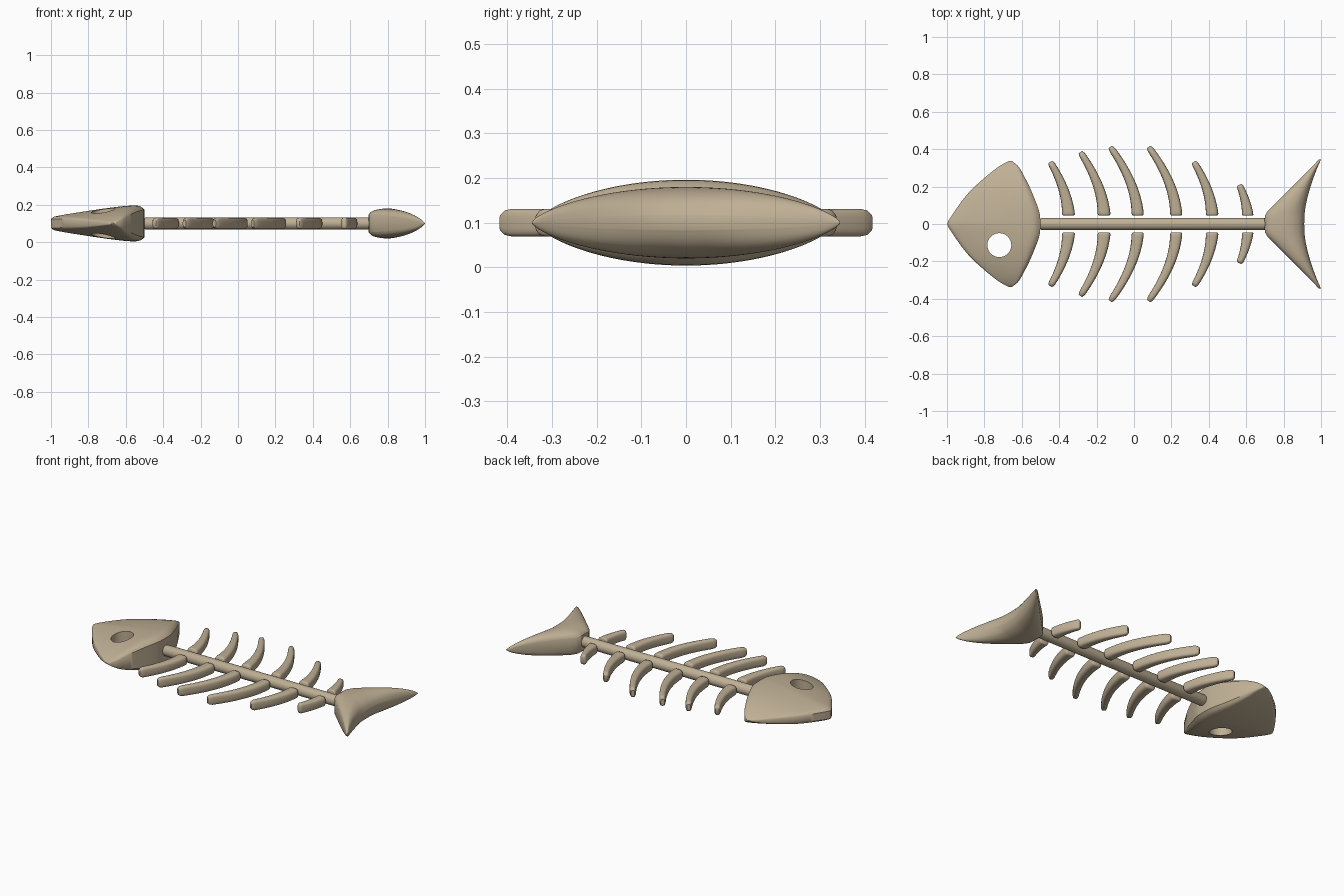
import bpy, bmesh, math
from mathutils import Vector

if "Cube" in bpy.data.objects:
    bpy.data.objects.remove(bpy.data.objects["Cube"])

ZC = 0.10  # mid height of the flat skeleton

bone = bpy.data.materials.new("bone tan")
bone.diffuse_color = (0.52, 0.43, 0.30, 1)
bone.use_nodes = True
bone.node_tree.nodes["Principled BSDF"].inputs["Base Color"].default_value = bone.diffuse_color


def curve(pts, x):
    """Smooth interpolation through (x, y) points."""
    n = len(pts)
    x = min(max(x, pts[0][0]), pts[-1][0])
    i = next((k for k in range(n - 1) if x <= pts[k + 1][0]), n - 2)

    def slope(k):
        a, b = pts[max(k - 1, 0)], pts[min(k + 1, n - 1)]
        return (b[1] - a[1]) / (b[0] - a[0])
    (x0, y0), (x1, y1) = pts[i], pts[i + 1]
    h = x1 - x0
    t = (x - x0) / h
    return ((2*t**3 - 3*t*t + 1) * y0 + (t**3 - 2*t*t + t) * h * slope(i)
            + (3*t*t - 2*t**3) * y1 + (t**3 - t*t) * h * slope(i + 1))


def loft(name, rings, angle=40):
    """Skin closed rings of equal length and cap both ends."""
    bm = bmesh.new()
    vs = [[bm.verts.new(p) for p in r] for r in rings]
    n = len(vs[0])
    for a, b in zip(vs, vs[1:]):
        for k in range(n):
            bm.faces.new((a[k], a[(k+1) % n], b[(k+1) % n], b[k]))
    bm.faces.new(vs[0])
    bm.faces.new(vs[-1])
    bmesh.ops.recalc_face_normals(bm, faces=bm.faces)
    me = bpy.data.meshes.new(name)
    bm.to_mesh(me)
    bm.free()
    ob = bpy.data.objects.new(name, me)
    bpy.context.collection.objects.link(ob)
    me.materials.append(bone)
    smooth(ob, angle)
    return ob


def smooth(ob, angle=40):
    bpy.ops.object.select_all(action='DESELECT')
    ob.select_set(True)
    bpy.context.view_layer.objects.active = ob
    bpy.ops.object.shade_smooth_by_angle(angle=math.radians(angle))


def lens_body(name, half_w, half_h, front, back, profile, power=0.7):
    """Lens-shaped slab: x limits vary with |y|, thickness with y and along x."""
    steps = [(1 - math.cos(math.pi * i / 24)) / 2 for i in range(25)]
    rings = []
    for i in range(49):
        y = half_w * 0.998 * math.sin(math.pi / 2 * (i / 24 - 1))
        a, b = curve(front, abs(y)), curve(back, abs(y))
        h = half_h * (1 - (y / half_w) ** 2) ** power
        top = [(a + (b - a) * s, y, ZC + h * curve(profile, s)) for s in steps]
        rings.append(top + [(x, yy, 2 * ZC - z) for x, yy, z in reversed(top)])
    return loft(name, rings)


# Head with a drilled eye
head = lens_body(
    "head", 0.338, 0.096,
    [(0, -1), (0.03, -0.985), (0.166, -0.885), (0.267, -0.775), (0.315, -0.71), (0.338, -0.665)],
    [(0, -0.5), (0.06, -0.505), (0.18, -0.55), (0.27, -0.595), (0.31, -0.62), (0.338, -0.655)],
    [(0, 0.25), (0.03, 0.37), (0.3, 0.62), (0.7, 0.92), (0.88, 1.0), (0.95, 0.96), (1, 0.78)])
bpy.ops.mesh.primitive_cylinder_add(vertices=48, radius=0.064, depth=0.6, location=(-0.72, -0.113, ZC))
cutter = bpy.context.object
cutter.name = "eye_cutter"
cutter.data.materials.append(bone)
mod = head.modifiers.new("eye", 'BOOLEAN')
mod.operation, mod.object, mod.solver = 'DIFFERENCE', cutter, 'EXACT'
bpy.context.view_layer.objects.active = head
bpy.ops.object.modifier_apply(modifier="eye")
bpy.data.objects.remove(cutter)
smooth(head)

# Tail fin
lens_body(
    "tail_fin", 0.346, 0.08,
    [(0, 0.7), (0.05, 0.702), (0.1, 0.746), (0.18, 0.826), (0.28, 0.925), (0.346, 0.99)],
    [(0, 0.91), (0.08, 0.915), (0.18, 0.938), (0.28, 0.972), (0.346, 1.0)],
    [(0, 0.6), (0.06, 0.77), (0.2, 0.92), (0.45, 1.0), (0.7, 0.93), (0.88, 0.7), (0.96, 0.45), (1, 0.2)])

# Spine rod with rounded ends
R = 0.033
rings = []
for x, r in [(-0.503, R-0.008), (-0.498, R-0.002), (-0.492, R), (0.715, R)]:
    rings.append([(x, r * math.cos(k * math.pi / 12), ZC + r * math.sin(k * math.pi / 12))
                  for k in range(24)])
loft("spine", rings)


def rib(name, base_x, base_w, tip_x, tip_y, side):
    """Tapered, backward-swept bar with a rounded-square section."""
    p0, p2 = Vector((base_x, 0.045)), Vector((tip_x, tip_y - 0.004))
    p1 = Vector((base_x - 0.006, 0.045 + (tip_y - 0.045) * 0.47))
    ts = [0, 0.012, 0.035] + [0.08 * i for i in range(1, 12)] + [0.94, 0.975, 1]
    ends = {0: 0.8, 0.012: 0.94, 0.975: 0.9, 1: 0.62}
    rings = []
    for t in ts:
        c = p0 * (1-t)**2 + p1 * 2*t*(1-t) + p2 * t*t
        d = ((p1 - p0) * (1-t) + (p2 - p1) * t).normalized()
        if t < 0.05:
            d = Vector((0, 1))
        n = Vector((d.y, -d.x))
        e = ends.get(t, 1)
        w, h = e * (base_w * (1-t) + 0.034 * t) / 2, e * 0.031
        ring = []
        for k in range(24):
            a = 2 * math.pi * k / 24
            u = math.copysign(abs(math.cos(a)) ** 0.65, math.cos(a)) * w
            v = math.copysign(abs(math.sin(a)) ** 0.65, math.sin(a)) * h
            q = c + n * u
            ring.append((q.x, q.y * side, ZC + v))
        rings.append(ring)
    loft(name, rings, 50)


# Six pairs of ribs: base x, base width, tip x, tip y
RIBS = [(-0.35, 0.07, -0.448, 0.336), (-0.16, 0.07, -0.287, 0.388),
        (0.02, 0.066, -0.127, 0.416), (0.226, 0.066, 0.078, 0.416),
        (0.418, 0.068, 0.32, 0.336), (0.608, 0.062, 0.563, 0.213)]
for i, r in enumerate(RIBS):
    rib(f"rib_left_{i+1}", *r, 1)
    rib(f"rib_right_{i+1}", *r, -1)
